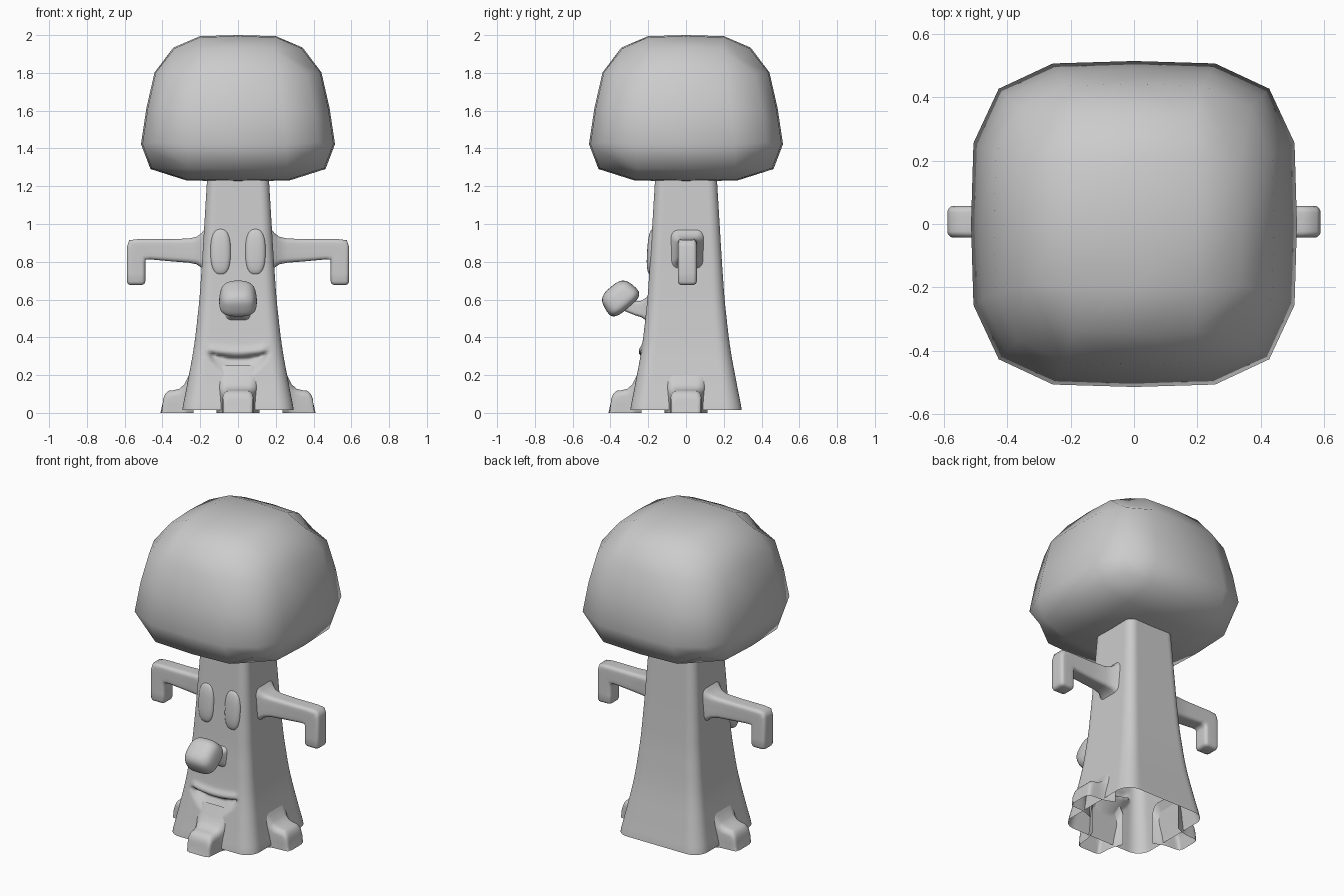
import bpy, bmesh, math
from mathutils import Vector, Matrix

if "Cube" in bpy.data.objects:
    bpy.data.objects.remove(bpy.data.objects["Cube"])

gray = bpy.data.materials.new("plain_gray")
gray.diffuse_color = (0.6, 0.6, 0.6, 1)
gray.use_nodes = True
gray.node_tree.nodes["Principled BSDF"].inputs["Base Color"].default_value = gray.diffuse_color


def finish(name, bm):
    """Turn a bmesh into a smooth shaded gray object."""
    bmesh.ops.recalc_face_normals(bm, faces=bm.faces)
    for f in bm.faces:
        f.smooth = True
    me = bpy.data.meshes.new(name)
    bm.to_mesh(me)
    bm.free()
    me.materials.append(gray)
    ob = bpy.data.objects.new(name, me)
    bpy.context.collection.objects.link(ob)
    return ob


def rounded_square(r, flat, arc):
    """Unit square outline with corner radius r."""
    pts = []
    for k in range(4):
        rot = Matrix.Rotation(k * math.pi / 2, 2)
        a = 1 - r
        for i in range(flat):
            pts.append(rot @ Vector((1, -a + 2 * a * i / flat)))
        for i in range(arc):
            t = i / arc * math.pi / 2
            pts.append(rot @ Vector((a + r * math.cos(t), a + r * math.sin(t))))
    return pts


def skin(bm, rings, cap=False):
    """Join rings of points with quads."""
    vs = [[bm.verts.new(p) for p in ring] for ring in rings]
    n = len(vs[0])
    for a, b in zip(vs, vs[1:]):
        for i in range(n):
            bm.faces.new((a[i], a[(i + 1) % n], b[(i + 1) % n], b[i]))
    if cap:
        bm.faces.new(vs[-1])


def loft(name, sections, plane, side, floor=False):
    """Sections are (low point, high point, half width) in a vertical plane."""
    rings = []
    for lo, hi, w in sections:
        lo, hi = plane(*lo), plane(*hi)
        c, u = (lo + hi) / 2, (hi - lo) / 2
        ring = [c + side * (w * p.x) + u * p.y for p in rounded_square(0.4, 3, 5)]
        if floor:
            for p in ring:
                p.z = max(p.z, 0)
        rings.append(ring)
    bm = bmesh.new()
    skin(bm, rings, True)
    if floor:  # leave the underside open
        low = [f for f in bm.faces if all(v.co.z < 1e-4 for v in f.verts)]
        bmesh.ops.delete(bm, geom=low, context='FACES')
    return finish(name, bm)


def soft_block(name, half, taper, height, loc, tilt=0):
    """Puffy tapered cube with four segments along each side."""
    bm = bmesh.new()
    bmesh.ops.create_cube(bm, size=2)
    bmesh.ops.subdivide_edges(bm, edges=bm.edges, cuts=3, use_grid_fill=True)

    def g(t):
        return 1 - 0.015 * min(1, abs(t) * 2) - 0.155 * max(0, abs(t) * 2 - 1)

    def soft(a, b, c):
        if abs(a) > 0.9:
            return a * g(b) * g(c)
        return a * 0.98 * (0.95 if abs(b) > 0.9 and abs(c) > 0.9 else 1)

    for v in bm.verts:
        x, y, z = v.co
        h = half - taper * z
        v.co = (soft(x, y, z) * h, soft(y, x, z) * h, soft(z, x, y) * height)
    bm.transform(Matrix.Translation(loc) @ Matrix.Rotation(tilt, 4, 'X'))
    return finish(name, bm)


# Cap on top of the trunk
soft_block("cap", 0.485, 0.073, 0.3875, (0, 0, 1.6125))

# Flaring hollow trunk with a sculpted mouth
PROFILE = [(0, .30), (.1, .279), (.2, .26), (.3, .241), (.4, .226), (.6, .204),
           (.8, .19), (1.0, .178), (1.3, .16)]


def half_width(z):
    for (z0, w0), (z1, w1) in zip(PROFILE, PROFILE[1:]):
        if z <= z1:
            return w0 + (w1 - w0) * (z - z0) / (z1 - z0)
    return PROFILE[-1][1]


def smooth_width(z):
    return sum(half_width(min(1.3, max(0, z + d))) for d in (-.05, -.025, 0, .025, .05)) / 5


def mouth(x, z):
    """Outward offset: lip ridge above, hollow below."""
    s = abs(x) / 0.165
    if s >= 1:
        return 0
    fade = min(1, (1 - s) * 5)
    top, low = 0.305 + 0.7 * x * x, 0.175 + 0.13 * s * s
    out = 0.013 * math.exp(-((z - top - 0.02) / 0.018) ** 2)
    if low < z < top:
        t = (z - low) / (top - low)
        out -= 0.04 * min(1, t * 1.2) * min(1, (1 - t) * 6)
    return out * fade


rings = []
outline = rounded_square(0.3, 28, 8)
for i in range(121):
    z = 0.015 + 1.285 * i / 120
    w = smooth_width(z)
    ring = []
    for p in outline:
        x, y = p.x * w, p.y * w
        if p.y < -0.9:
            y -= mouth(x, z)
        ring.append((x, y, z))
    rings.append(ring)
bm = bmesh.new()
skin(bm, rings)
finish("trunk", bm)

# Arms with hands hanging down
ARM = [((.165, .735), (.165, .985), .095), ((.195, .77), (.195, .95), .08),
       ((.22, .787), (.22, .932), .065), ((.26, .795), (.26, .923), .054),
       ((.36, .803), (.36, .92), .05), ((.46, .812), (.53, .92), .05),
       ((.488, .811), (.576, .914), .05), ((.491, .79), (.588, .88), .05),
       ((.491, .74), (.588, .74), .05), ((.491, .695), (.588, .695), .05),
       ((.496, .683), (.583, .683), .045), ((.508, .677), (.572, .677), .034)]
for s, label in ((1, "right"), (-1, "left")):
    loft(label + "_arm", ARM, lambda d, z, s=s: Vector((s * d, 0.007, z)), Vector((0, 1, 0)))

# Roots at the front and both sides
ROOT = [((.235, -.06), (.235, .25), .115), ((.265, -.06), (.265, .19), .102),
        ((.285, -.06), (.285, .15), .092), ((.31, -.06), (.31, .128), .086),
        ((.34, -.06), (.34, .12), .083), ((.375, -.06), (.368, .117), .081),
        ((.395, -.06), (.386, .10), .079), ((.41, -.06), (.396, .075), .074),
        ((.412, -.06), (.398, .055), .06)]
for label, d in (("front", (0, -1)), ("right", (1, 0)), ("left", (-1, 0))):
    loft(label + "_root", ROOT,
         lambda r, z, d=d: Vector((d[0] * r, d[1] * r, z)), Vector((-d[1], d[0], 0)), True)

# Nose on a short flaring stem
STEM = [((.175, .455), (.175, .65), .09), ((.205, .485), (.205, .615), .068),
        ((.235, .506), (.235, .594), .052), ((.27, .517), (.27, .59), .045),
        ((.34, .545), (.34, .615), .045)]
loft("nose_stem", STEM, lambda d, z: Vector((0, -d, z)), Vector((1, 0, 0)))
nose = soft_block("nose", 0.098, 0.012, 0.073, (0, -0.352, 0.611), math.radians(40))
sub = nose.modifiers.new("soften", 'SUBSURF')
sub.levels = sub.render_levels = 2

# Tall bulging eyes
for s, label in ((1, "right"), (-1, "left")):
    bm = bmesh.new()
    bmesh.ops.create_uvsphere(bm, u_segments=32, v_segments=20, radius=1)
    for v in bm.verts:
        x, y, z = v.co
        k = (abs(x) ** 2.6 + abs(y) ** 2.6 + abs(z) ** 2.6) ** (-1 / 2.6)
        v.co = (x * k * 0.054, y * k * 0.028, z * k * 0.122)
    bm.transform(Matrix.Translation((s * 0.092, -0.178, 0.853))
                 @ Matrix.Rotation(math.radians(-3.5), 4, 'X'))
    finish(label + "_eye", bm)
